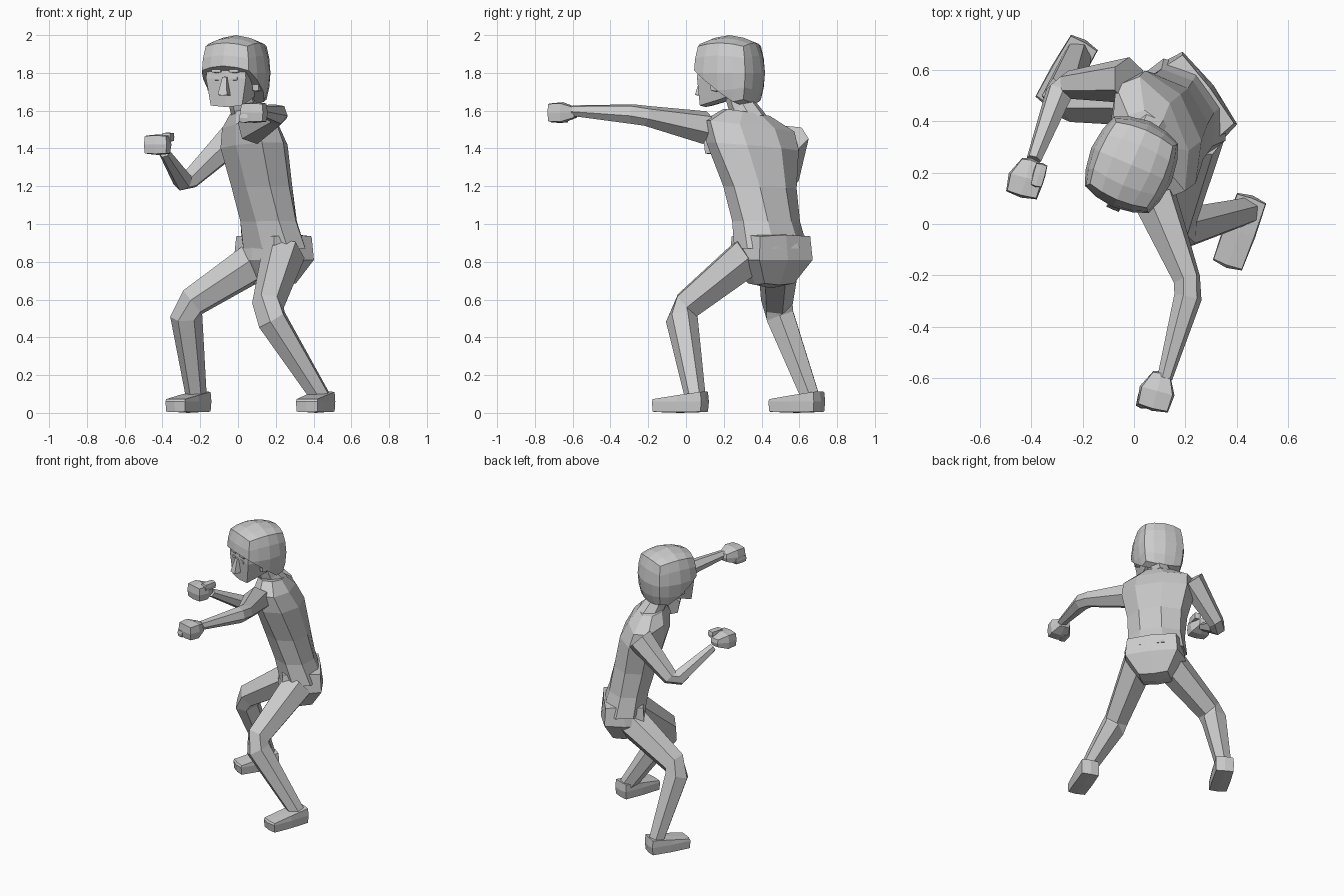
import bpy, bmesh, math
from mathutils import Vector, Matrix

if "Cube" in bpy.data.objects:
    bpy.data.objects.remove(bpy.data.objects["Cube"], do_unlink=True)


def finish(name, bm):
    """Turn a bmesh into a flat-shaded object."""
    bmesh.ops.recalc_face_normals(bm, faces=bm.faces)
    mesh = bpy.data.meshes.new(name)
    bm.to_mesh(mesh)
    bm.free()
    obj = bpy.data.objects.new(name, mesh)
    bpy.context.collection.objects.link(obj)


def loft(name, rings):
    """Skin equal-sized point rings and cap both ends."""
    bm = bmesh.new()
    loops = [[bm.verts.new(point) for point in ring] for ring in rings]
    for low, high in zip(loops, loops[1:]):
        for i in range(len(low)):
            bm.faces.new((low[i - 1], low[i], high[i], high[i - 1]))
    bm.faces.new(loops[0])
    bm.faces.new(loops[-1])
    finish(name, bm)


def limb(name, joints, radii, sides=6):
    """Tapering tube over three joints, with a mitred bend at the middle one."""
    start, bend, end = (Vector(joint) for joint in joints)
    path = [start, bend.lerp(start, 0.1), bend.lerp(end, 0.1), end]
    sizes = [radii[0], radii[1], radii[1], radii[2]]
    side = (bend - start).orthogonal()
    rings = []
    for i, (centre, radius) in enumerate(zip(path, sizes)):
        along = (path[min(i + 1, len(path) - 1)] - path[max(i - 1, 0)]).normalized()
        side = (side - along * side.dot(along)).normalized()
        rings.append([centre + (Matrix.Rotation(math.tau * k / sides, 3, along) @ side) * radius
                      for k in range(sides)])
    loft(name, rings)


def turned(origin, yaw, offset):
    """Point at an offset in a frame turned about z."""
    return Vector(origin) + Matrix.Rotation(math.radians(yaw), 3, "Z") @ Vector(offset)


def block(name, origin, yaw, size, roundness, shape=None, cuts=1, trim=None):
    """Box rounded towards a ball, reshaped by a rule, optionally trimmed."""
    bm = bmesh.new()
    bmesh.ops.create_cube(bm, size=2)
    bmesh.ops.subdivide_edges(bm, edges=bm.edges[:], cuts=cuts, use_grid_fill=True)
    for vert in bm.verts:
        point = vert.co.lerp(vert.co.normalized(), roundness)
        if shape:
            point = Vector(shape(*point))
        vert.co = Matrix.Diagonal(size) @ point
    if trim:
        parts = bm.verts[:] + bm.edges[:] + bm.faces[:]
        bmesh.ops.bisect_plane(bm, geom=parts, plane_co=trim[0],
                               plane_no=trim[1], clear_inner=True)
        bmesh.ops.holes_fill(bm, edges=[e for e in bm.edges if e.is_boundary])
    for vert in bm.verts:
        vert.co = turned(origin, yaw, vert.co)
    finish(name, bm)


# Shape rules on a unit block whose front is -y
def seat_shape(x, y, z):
    taper = 1 + 0.5 * min(z, 0)
    return x * taper, y * taper, z


def shoe_shape(x, y, z):
    return x, y, z * (0.6 + 0.4 * y) if z > 0 else z


def fist_shape(x, y, z):
    taper = 1 - 0.5 * max(y, 0)
    return x * taper, y, z * taper


def face_shape(x, y, z):
    jaw = max(-z, 0)
    return x * (1 - 0.2 * jaw), y, z + 0.3 * jaw * (y + 1)


def nose_shape(x, y, z):
    return x * (1 - 0.4 * z), y * (1 - 0.6 * z), z


# Shirt: octagonal rings twisting and leaning from hips to shoulders
hips, chest = Vector((0.19, 0.45, 0.87)), Vector((0.05, 0.32, 1.59))
shirt = []
for t, width, depth in ((0, 0.2, 0.14), (0.2, 0.18, 0.13), (0.45, 0.19, 0.14),
                        (0.75, 0.24, 0.15), (0.9, 0.24, 0.12), (1, 0.12, 0.08)):
    ring = []
    for k in range(8):
        angle = math.tau * (k + 0.5) / 8
        x = width * math.cos(angle) / math.cos(math.pi / 8)
        y = depth * math.sin(angle) / math.cos(math.pi / 8)
        ring.append(turned(hips.lerp(chest, t), -53 - 17 * t, (x, y, 0.15 * t * t * x)))
    shirt.append(ring)
loft("shirt", shirt)

# Trouser seat
block("trouser_seat", (0.19, 0.45, 0.81), -53, (0.2, 0.15, 0.15), 0.4, seat_shape)

# Legs and shoes
leg_size = (0.115, 0.085, 0.055)
legs = {
    "left": ((0.24, 0.34, 0.84), (0.15, -0.03, 0.54), (0.44, 0.05, 0.08), -20),
    "right": ((0.12, 0.49, 0.82), (-0.28, 0.48, 0.56), (-0.22, 0.66, 0.08), -30),
}
for side, (hip, knee, ankle, yaw) in legs.items():
    limb(side + "_trouser_leg", (hip, knee, ankle), leg_size)
    sole = turned((ankle[0], ankle[1], 0.06), yaw, (0, -0.085, 0))
    block(side + "_shoe", sole, yaw, (0.065, 0.15, 0.06), 0.25, shoe_shape)

# Arms, fists and thumbs
arm_size = (0.09, 0.055, 0.03)
arms = {
    "left": ((0.08, 0.1, 1.51), (0.22, -0.25, 1.58), (0.12, -0.6, 1.6),
             (-0.03, -0.05, -0.01), (-0.05, -0.02, -0.03)),
    "right": ((-0.02, 0.56, 1.46), (-0.28, 0.54, 1.21), (-0.39, 0.25, 1.38),
              (-0.03, -0.07, 0.04), (0.05, 0.01, 0.04)),
}
for side, (shoulder, elbow, wrist, reach, thumb) in arms.items():
    limb(side + "_arm", (shoulder, elbow, wrist), arm_size)
    palm = Vector(wrist) + Vector(reach)
    block(side + "_fist", palm, -15, (0.07, 0.08, 0.055), 0.4, fist_shape)
    block(side + "_thumb", palm + Vector(thumb), -15, (0.025, 0.05, 0.025), 0.4)

# Neck
limb("neck", ((0.06, 0.35, 1.53), (0.03, 0.3, 1.62), (0.01, 0.27, 1.72)),
     (0.09, 0.075, 0.075), sides=8)

# Head, with the hair cut along a slope from brow to nape
head, turn = (-0.01, 0.23, 1.8), -23
block("face", turned(head, turn, (0, -0.01, -0.03)), turn,
      (0.125, 0.14, 0.17), 0.3, face_shape)
block("hair", head, turn, (0.17, 0.185, 0.2), 0.7, cuts=3,
      trim=((0, -0.17, 0.03), (0, 0.6, 0.8)))
block("nose", turned(head, turn, (0, -0.15, -0.07)), turn,
      (0.02, 0.025, 0.05), 0.1, nose_shape)

# Paired features of the face
for side, sign in (("left", 1), ("right", -1)):
    for part, offset, size in (("ear", (0.13, -0.02, -0.06), (0.02, 0.03, 0.04)),
                               ("eye", (0.05, -0.14, -0.03), (0.02, 0.01, 0.01)),
                               ("brow", (0.05, -0.14, 0.01), (0.03, 0.015, 0.01))):
        spot = turned(head, turn, (sign * offset[0], offset[1], offset[2]))
        block(side + "_" + part, spot, turn, size, 0.4)
